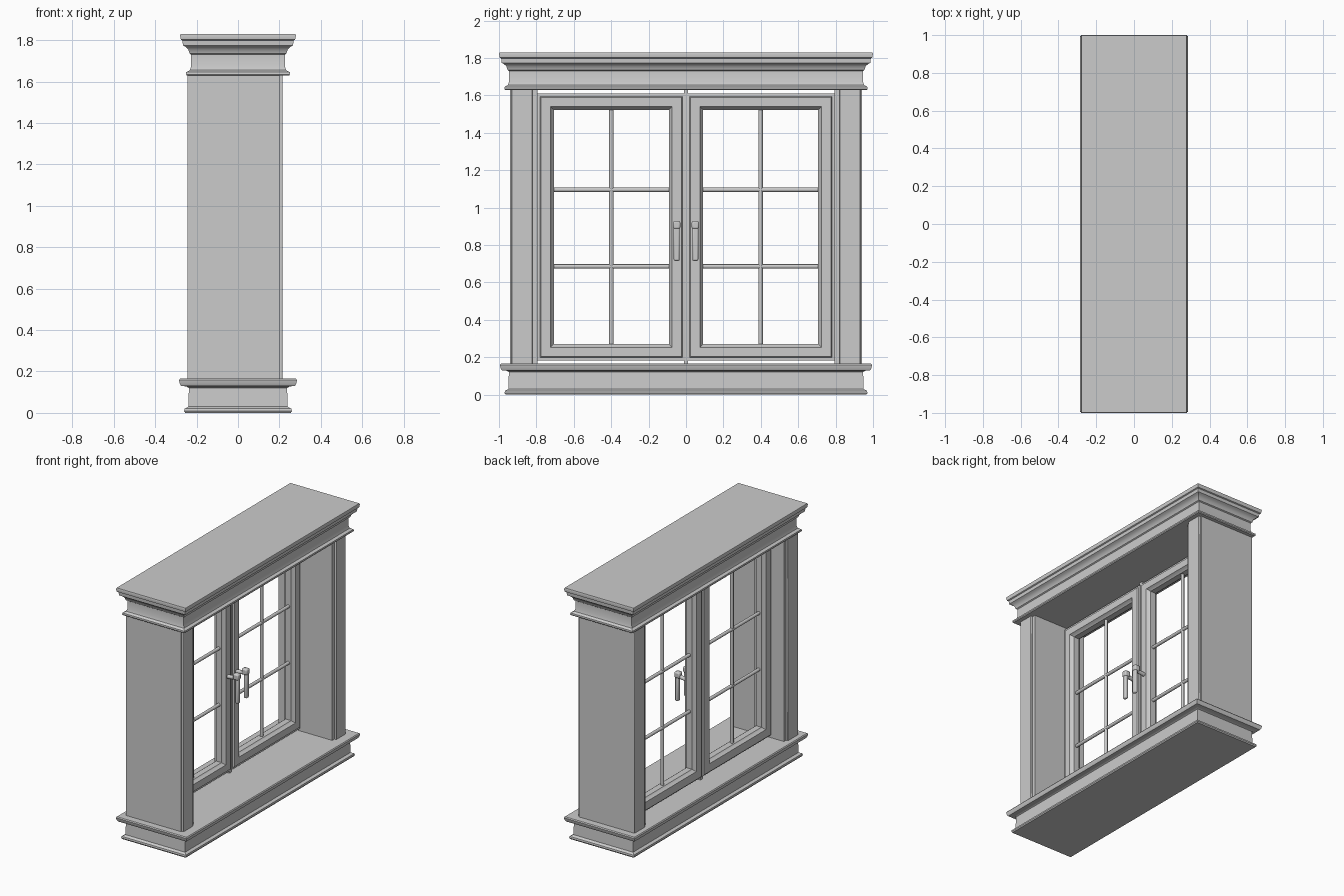
import bpy
import bmesh
import math
from mathutils import Vector

if "Cube" in bpy.data.objects:
    bpy.data.objects.remove(bpy.data.objects["Cube"], do_unlink=True)

GREY = (0.6, 0.6, 0.6, 1.0)
paint = bpy.data.materials.new("grey_paint")
paint.diffuse_color = GREY
paint.use_nodes = True
paint.node_tree.nodes["Principled BSDF"].inputs["Base Color"].default_value = GREY


def finish(name, bm, bevel=0.0):
    bmesh.ops.recalc_face_normals(bm, faces=bm.faces)
    mesh = bpy.data.meshes.new(name)
    bm.to_mesh(mesh)
    bm.free()
    mesh.materials.append(paint)
    obj = bpy.data.objects.new(name, mesh)
    bpy.context.collection.objects.link(obj)
    if bevel:
        mod = obj.modifiers.new("soft_edges", "BEVEL")
        mod.width = bevel
        mod.segments = 2
    bpy.ops.object.select_all(action="DESELECT")
    obj.select_set(True)
    bpy.context.view_layer.objects.active = obj
    bpy.ops.object.shade_smooth_by_angle(angle=math.radians(35))
    return obj


def moulding(name, half_u, half_v, profile, place, closed):
    """Run a (offset, height) profile around a mitred rectangle."""
    bm = bmesh.new()
    rings = []
    for offset, height in profile:
        u, v = half_u + offset, half_v + offset
        corners = [(-u, -v), (u, -v), (u, v), (-u, v)]
        rings.append([bm.verts.new(place(a, b, height)) for a, b in corners])
    pairs = list(zip(rings, rings[1:]))
    if closed:
        pairs.append((rings[-1], rings[0]))
    else:
        bm.faces.new(rings[0])
        bm.faces.new(rings[-1])
    for low, high in pairs:
        for i in range(4):
            j = (i + 1) % 4
            bm.faces.new((low[i], low[j], high[j], high[i]))
    return finish(name, bm)


def box(name, low, high, bevel=0.0):
    bm = bmesh.new()
    bmesh.ops.create_cube(bm, size=1)
    low, high = Vector(low), Vector(high)
    for vert in bm.verts:
        vert.co = vert.co * (high - low) + (low + high) / 2
    return finish(name, bm, bevel)


def rod(name, start, end, radius, sides=12):
    start, end = Vector(start), Vector(end)
    bm = bmesh.new()
    bmesh.ops.create_cone(bm, cap_ends=True, segments=sides, radius1=radius,
                          radius2=radius, depth=(end - start).length)
    turn = (end - start).to_track_quat("Z", "Y")
    for vert in bm.verts:
        vert.co = turn @ vert.co + (start + end) / 2
    return finish(name, bm)


def upright(a, b, height):
    return (a, b, height)


# Stepped sill and crowned head, profiles listed from the bottom up
sill_profile = [(0.03, 0), (0.035, 0.008), (0.033, 0.02), (0.015, 0.03),
                (0.012, 0.12), (0.025, 0.128), (0.05, 0.13), (0.056, 0.14),
                (0.06, 0.158), (0.055, 0.165)]
moulding("sill", 0.225, 0.935, sill_profile, upright, False)
head_profile = [(0.026, 1.628), (0.031, 1.634), (0.03, 1.645), (0.012, 1.655),
                (0.006, 1.675), (0.006, 1.73), (0.014, 1.735), (0.02, 1.755),
                (0.034, 1.768), (0.046, 1.774), (0.048, 1.798), (0.056, 1.802),
                (0.06, 1.822), (0.057, 1.83)]
moulding("head", 0.22, 0.94, head_profile, upright, False)

# Side jambs with casing boards on both faces
for side, label in ((-1, "front"), (1, "back")):
    def span(a, b):
        return sorted((side * a, side * b))
    y0, y1 = span(0.795, 0.94)
    box(label + "_jamb", (-0.23, y0, 0.16), (0.2, y1, 1.635))
    y0, y1 = span(0.82, 0.932)
    box(label + "_inner_casing", (0.195, y0, 0.16), (0.215, y1, 1.635), 0.004)
    y0, y1 = span(0.82, 0.94)
    box(label + "_outer_casing", (-0.245, y0, 0.16), (-0.225, y1, 1.635), 0.004)

# Two casement sashes with moulded frames, glazing bars and handles
SASH_X = -0.09
sash_profile = [(0, -0.035), (-0.012, -0.045), (-0.07, -0.045), (-0.078, -0.03),
                (-0.088, -0.022), (-0.088, 0.022), (-0.078, 0.03),
                (-0.07, 0.045), (-0.02, 0.045), (-0.014, 0.035), (0, 0.033)]
for side, label in ((-1, "front"), (1, "back")):
    middle = side * 0.399
    moulding(label + "_sash", 0.395, 0.713, sash_profile,
             lambda a, b, h: (SASH_X + h, middle + a, 0.896 + b), True)
    rod(label + "_upright_bar", (SASH_X, middle, 0.26), (SASH_X, middle, 1.53), 0.012)
    for level, z in (("lower", 0.685), ("upper", 1.095)):
        rod(label + "_" + level + "_bar", (SASH_X, middle - 0.32, z),
            (SASH_X, middle + 0.32, z), 0.012)
    # Handle: round stem, rounded head and hanging grip
    y = side * 0.05
    rod(label + "_handle_stem", (-0.055, y, 0.885), (0.03, y, 0.895), 0.014)
    box(label + "_handle_head", (0.005, y - 0.02, 0.885), (0.048, y + 0.02, 0.928), 0.009)
    box(label + "_handle_grip", (0.02, y - 0.016, 0.715), (0.045, y + 0.016, 0.9), 0.008)

# Weather strip closing the gap where the sashes meet
box("meeting_strip", (-0.125, -0.012, 0.165), (-0.06, 0.012, 1.63))
